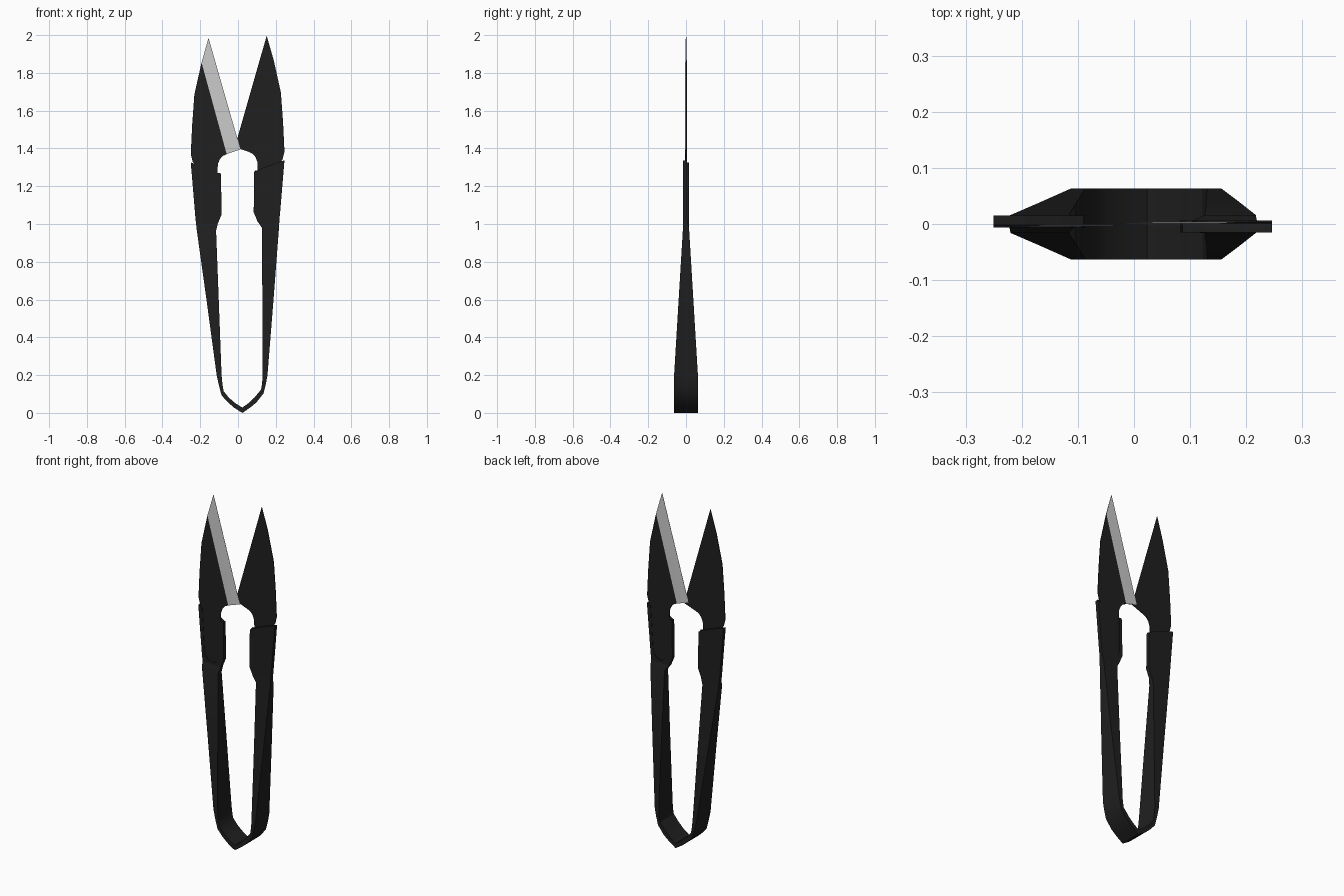
import bpy, bmesh, math

cube = bpy.data.objects.get("Cube")
if cube:
    bpy.data.objects.remove(cube, do_unlink=True)


def material(name, rgb, rough):
    m = bpy.data.materials.new(name)
    m.use_nodes = True
    m.diffuse_color = (*rgb, 1)
    bsdf = m.node_tree.nodes["Principled BSDF"]
    bsdf.inputs["Base Color"].default_value = (*rgb, 1)
    bsdf.inputs["Roughness"].default_value = rough
    return m


BLACK = material("black_steel", (0.014, 0.014, 0.014), 0.5)
SILVER = material("ground_silver", (0.6, 0.6, 0.6), 0.4)


def finish(bm, name, mats):
    bmesh.ops.recalc_face_normals(bm, faces=bm.faces)
    me = bpy.data.meshes.new(name)
    bm.to_mesh(me)
    bm.free()
    for m in mats:
        me.materials.append(m)
    ob = bpy.data.objects.new(name, me)
    bpy.context.collection.objects.link(ob)
    bpy.ops.object.select_all(action='DESELECT')
    ob.select_set(True)
    bpy.context.view_layer.objects.active = ob
    bpy.ops.object.shade_smooth_by_angle(angle=math.radians(30))
    return ob


def place(ob, side):
    """Side +1 stays at -x; side -1 is turned half round to +x."""
    if side < 0:
        ob.rotation_euler.z = math.pi
        ob.location = (-0.004, 0, 0.012)


def prism(name, outline, y0, y1, side):
    bm = bmesh.new()
    front = [bm.verts.new((x, y0, z)) for x, z in outline]
    back = [bm.verts.new((x, y1, z)) for x, z in outline]
    bm.faces.new(front)
    bm.faces.new(back[::-1])
    n = len(outline)
    for i in range(n):
        j = (i + 1) % n
        bm.faces.new((front[i], back[i], back[j], front[j]))
    place(finish(bm, name, [BLACK]), side)


# Rounded pocket floor shared by the tang and the rim around it
POCKET = [(-0.226, 1.31), (-0.212, 1.08), (-0.204, 1.045), (-0.187, 1.024),
          (-0.16, 1.016), (-0.134, 1.022), (-0.115, 1.04), (-0.108, 1.07),
          (-0.108, 1.27)]

# Blade outline: tip, spine, tang, throat, cutting edge heel
BLADE = ([(-0.156, 1.985), (-0.193, 1.855), (-0.231, 1.685), (-0.243, 1.52),
          (-0.25, 1.37), (-0.24, 1.33)] + POCKET +
         [(-0.107, 1.315), (-0.098, 1.34), (-0.083, 1.359),
          (-0.06, 1.37), (0.013, 1.395)])


def blade(name, side):
    bm = bmesh.new()
    last = len(BLADE) - 1
    front = [bm.verts.new((x, -0.0012 if i in (0, last) else -0.004, z))
             for i, (x, z) in enumerate(BLADE)]
    back = [bm.verts.new((x, -0.0005, z)) for x, z in BLADE]
    bm.faces.new(front[1:last])
    bm.faces.new(back[::-1])
    for i in range(last + 1):
        j = (i + 1) % (last + 1)
        bm.faces.new((front[i], back[i], back[j], front[j]))
    # Ground bevel along the cutting edge
    edge = bm.faces.new((front[0], front[1], front[last - 1], front[last]))
    edge.material_index = 1
    place(finish(bm, name, [BLACK, SILVER]), side)


# Backing plate of each grip and the raised rim that holds the tang
PLATE = [(-0.222, 1.0), (-0.227, 1.05), (-0.25, 1.325), (-0.225, 1.318),
         (-0.13, 1.283), (-0.09, 1.262), (-0.087, 1.05), (-0.11, 0.995)]
RIM = ([(-0.222, 1.0), (-0.227, 1.05), (-0.25, 1.325)] + POCKET +
       [(-0.094, 1.27), (-0.09, 1.262), (-0.087, 1.05), (-0.11, 0.995)])

for label, side in (("right", 1), ("left", -1)):
    blade(label + "_blade", side)
    prism(label + "_grip_plate", PLATE, -0.0005, 0.015, side)
    prism(label + "_grip_rim", RIM, -0.006, -0.0005, side)

# Spring band: outer x, z and inner x, z at each station
BAND = [(-0.222, 1.005, -0.107, 1.0), (-0.22, 0.98, -0.116, 0.965),
        (-0.167, 0.6, -0.102, 0.6), (-0.113, 0.2, -0.087, 0.2),
        (-0.101, 0.145, -0.082, 0.15), (-0.087, 0.093, -0.076, 0.115),
        (-0.055, 0.057, -0.048, 0.08), (-0.02, 0.027, -0.015, 0.052),
        (0.023, 0.0, 0.023, 0.028), (0.063, 0.027, 0.058, 0.053),
        (0.098, 0.056, 0.088, 0.082), (0.135, 0.103, 0.122, 0.123),
        (0.148, 0.155, 0.128, 0.16), (0.156, 0.2, 0.13, 0.2),
        (0.188, 0.6, 0.129, 0.6), (0.217, 0.98, 0.126, 0.98),
        (0.219, 1.015, 0.106, 1.01)]

bm = bmesh.new()
rings = []
for k, (ox, oz, ix, iz) in enumerate(BAND):
    # Wide at the bend, tapering up the arms into the grips
    h = 0.063 - 0.047 * max(0, min(1, (oz - 0.2) / 0.78))
    y0, y1 = -h, h
    if k == 0:
        y0, y1 = -0.006, 0.015
    elif k == len(BAND) - 1:
        y0, y1 = -0.015, 0.006
    rings.append([bm.verts.new(p) for p in
                  ((ox, y0, oz), (ox, y1, oz), (ix, y1, iz), (ix, y0, iz))])
for a, b in zip(rings, rings[1:]):
    for i in range(4):
        j = (i + 1) % 4
        bm.faces.new((a[i], a[j], b[j], b[i]))
bm.faces.new(rings[0])
bm.faces.new(rings[-1][::-1])
finish(bm, "spring_band", [BLACK])
